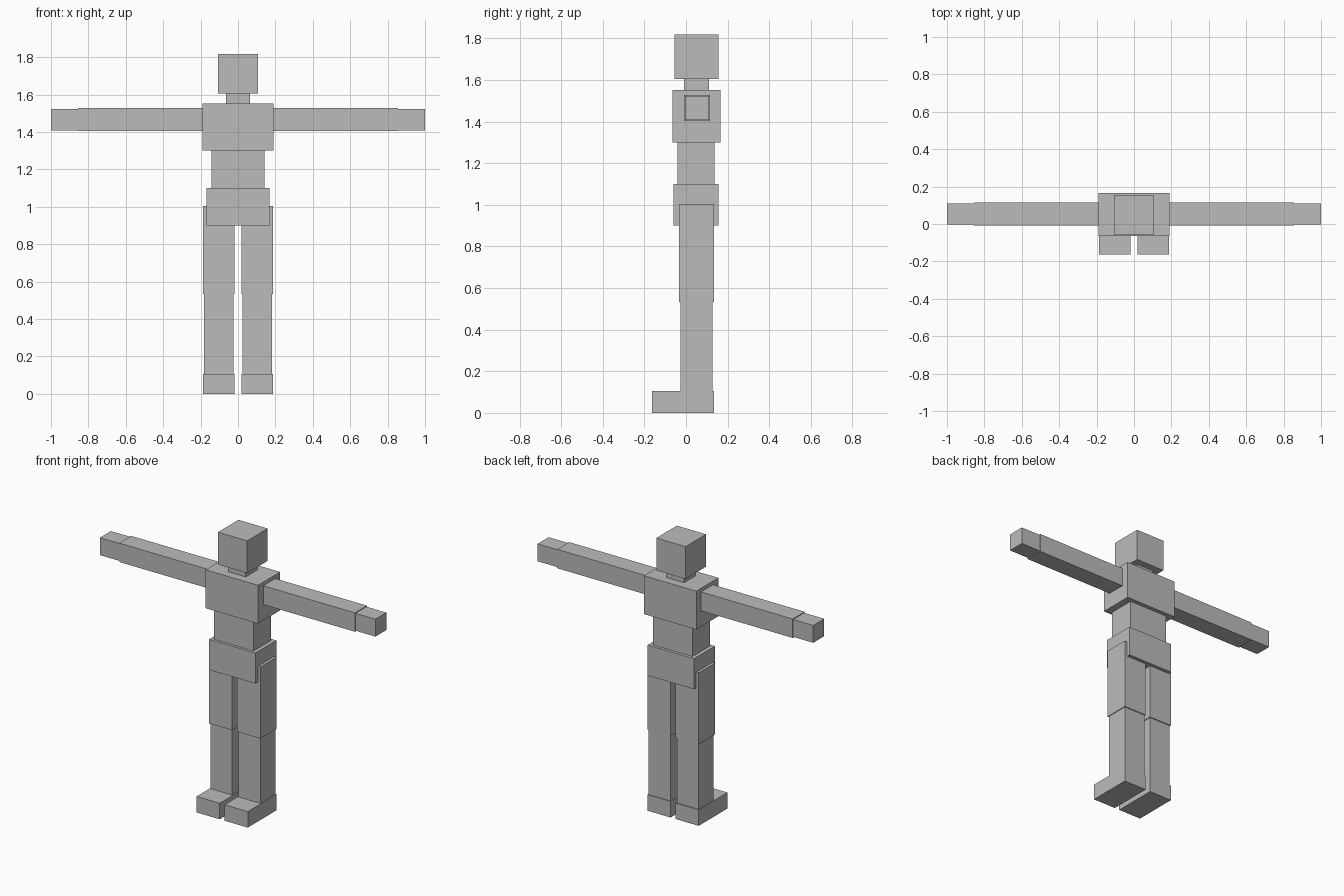
import bpy

if "Cube" in bpy.data.objects:
    bpy.data.objects.remove(bpy.data.objects["Cube"])

grey = bpy.data.materials.new("mid grey")
grey.diffuse_color = (0.5, 0.5, 0.5, 1)
grey.use_nodes = True
grey.node_tree.nodes["Principled BSDF"].inputs["Base Color"].default_value = grey.diffuse_color


def box(name, x, y, z):
    """Box spanning the given (min, max) range on each axis."""
    bpy.ops.mesh.primitive_cube_add(size=1, location=[(a + b) / 2 for a, b in (x, y, z)])
    ob = bpy.context.object
    ob.name = name
    ob.scale = [b - a for a, b in (x, y, z)]
    bpy.ops.object.transform_apply(location=False, rotation=False, scale=True)
    ob.data.materials.append(grey)


# Head and torso, centred on x
for name, half, y, z in (
    ("head", 0.106, (-0.056, 0.156), (1.606, 1.818)),
    ("neck", 0.063, (-0.010, 0.110), (1.550, 1.608)),
    ("chest", 0.190, (-0.064, 0.165), (1.300, 1.552)),
    ("waist", 0.143, (-0.042, 0.138), (1.098, 1.302)),
    ("hips", 0.168, (-0.060, 0.157), (0.900, 1.100)),
):
    box(name, (-half, half), y, z)

# Limbs, repeated on both sides
limbs = (
    ("upper_arm", (0.188, 0.556), (-0.009, 0.115), (1.404, 1.528)),
    ("forearm", (0.555, 0.855), (-0.009, 0.115), (1.404, 1.528)),
    ("hand", (0.853, 1.000), (-0.004, 0.110), (1.409, 1.523)),
    ("thigh", (0.018, 0.186), (-0.034, 0.134), (0.534, 1.004)),
    ("shin", (0.023, 0.181), (-0.027, 0.128), (0.100, 0.536)),
    ("foot", (0.018, 0.186), (-0.164, 0.134), (0.000, 0.105)),
)
for name, x, y, z in limbs:
    box(name + "_left", x, y, z)
    box(name + "_right", (-x[1], -x[0]), y, z)
